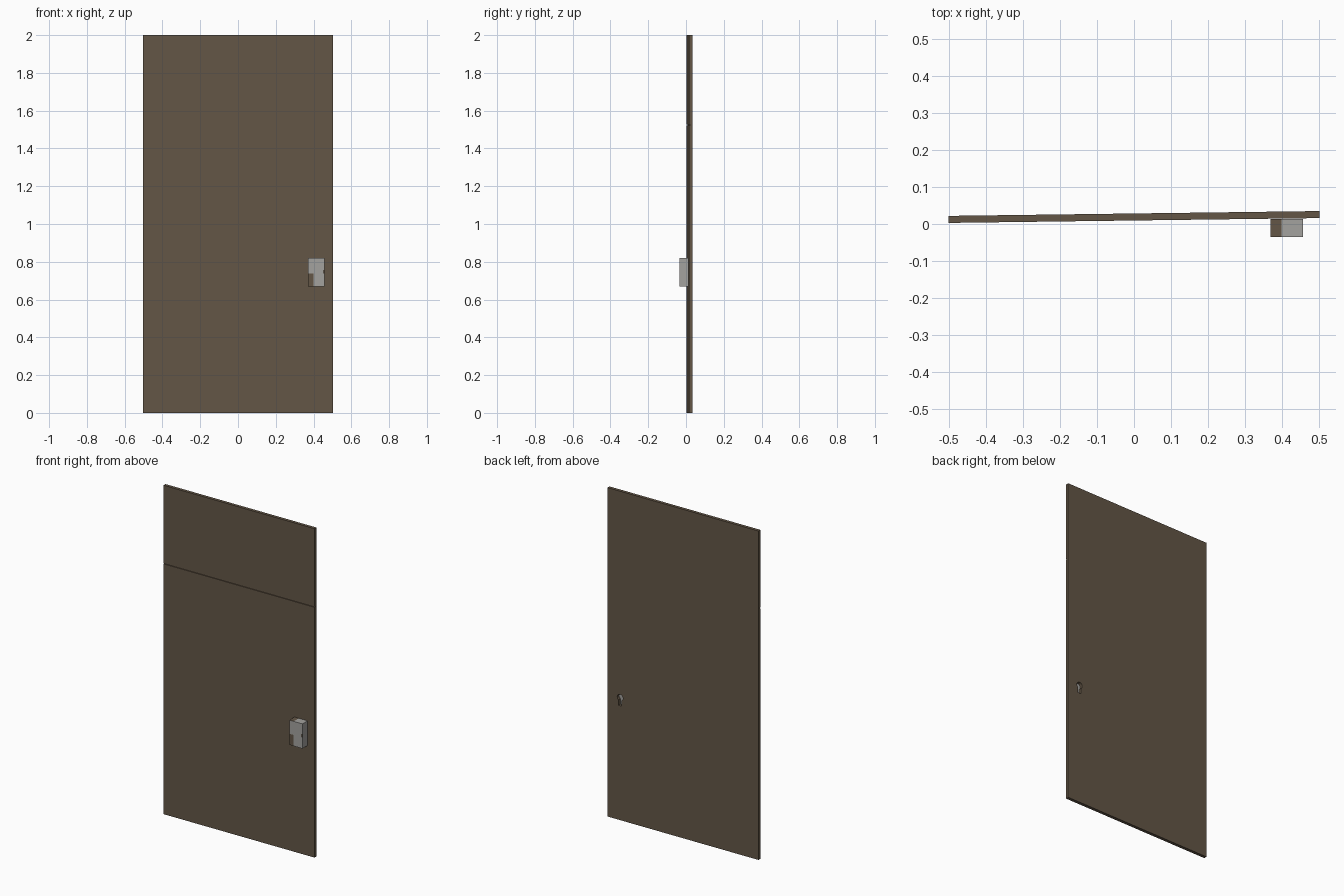
import bpy, bmesh, math
from mathutils import Vector

if "Cube" in bpy.data.objects:
    bpy.data.objects.remove(bpy.data.objects["Cube"])

def material(name, rgb):
    m = bpy.data.materials.new(name)
    m.diffuse_color = (*rgb, 1)
    m.use_nodes = True
    m.node_tree.nodes["Principled BSDF"].inputs["Base Color"].default_value = m.diffuse_color
    return m

brown = material("brown_wood", (0.125, 0.092, 0.061))
grey = material("grey_metal", (0.37, 0.36, 0.345))
dark = material("dark_metal", (0.10, 0.085, 0.065))

def add(name, bm, mats):
    bmesh.ops.recalc_face_normals(bm, faces=bm.faces)
    me = bpy.data.meshes.new(name)
    bm.to_mesh(me)
    bm.free()
    for m in mats:
        me.materials.append(m)
    ob = bpy.data.objects.new(name, me)
    bpy.context.collection.objects.link(ob)
    return ob

def extrude(bm, pts, direction):
    face = bm.faces.new([bm.verts.new(p) for p in pts])
    ext = bmesh.ops.extrude_face_region(bm, geom=[face])["geom"]
    moved = [g for g in ext if isinstance(g, bmesh.types.BMVert)]
    bmesh.ops.translate(bm, vec=Vector(direction), verts=moved)

# Door panel: side profile with a narrow groove, extruded across the width
T, G, D = 0.019, 1.525, 0.005
profile = [(0, 0), (0, G - 0.003), (D, G - 0.003), (D, G + 0.003),
           (0, G + 0.003), (0, 2), (T, 2), (T, 0)]
bm = bmesh.new()
extrude(bm, [(-0.503, y, z) for y, z in profile], (1.006, 0, 0))
# the door stands very slightly ajar
for v in bm.verts:
    v.co.y += 0.0095 + 0.013 * v.co.x
door = add("door_panel", bm, [brown])

# Keyhole cutter: round top with a narrower slot below
KX, KZ, R = 0.42, 0.745, 0.019
outline = [(KX + R * math.cos(a), KZ + R * math.sin(a))
           for a in (math.radians(-55 + i * 290 / 14) for i in range(15))]
outline += [(KX - 0.011, KZ - 0.05), (KX + 0.011, KZ - 0.05)]
bm = bmesh.new()
extrude(bm, [(x, -0.05, z) for x, z in outline], (0, 0.15, 0))
cutter = add("keyhole_cutter", bm, [brown])
cutter.hide_render = True
cutter.hide_viewport = True
cut = door.modifiers.new("keyhole", 'BOOLEAN')
cut.operation = 'DIFFERENCE'
cut.solver = 'EXACT'
cut.object = cutter

# Lock case: box sliced so that its darker corner can be coloured
bm = bmesh.new()
bmesh.ops.create_cube(bm, size=1)
for v in bm.verts:
    v.co = Vector((0.414 + v.co.x * 0.088, -0.0105 + v.co.y * 0.049, 0.745 + v.co.z * 0.15))

def slice_at(co, no):
    bmesh.ops.bisect_plane(bm, geom=bm.verts[:] + bm.edges[:] + bm.faces[:],
                           plane_co=co, plane_no=no)

for x in (0.399, 0.449):
    slice_at((x, 0, 0), (1, 0, 0))
for z in (0.737, 0.757):
    slice_at((0, 0, z), (0, 0, 1))
bm.normal_update()
for f in bm.faces:
    c, n = f.calc_center_median(), f.normal
    left = c.x < 0.399
    slot = n.y < -0.5 and c.x > 0.449 and 0.737 < c.z < 0.757
    if n.x < -0.5 or (left and abs(n.z) > 0.5) or (left and n.y < -0.5 and c.z < 0.737):
        f.material_index = 1
    elif slot:
        f.material_index = 2
add("lock_case", bm, [grey, brown, dark])
